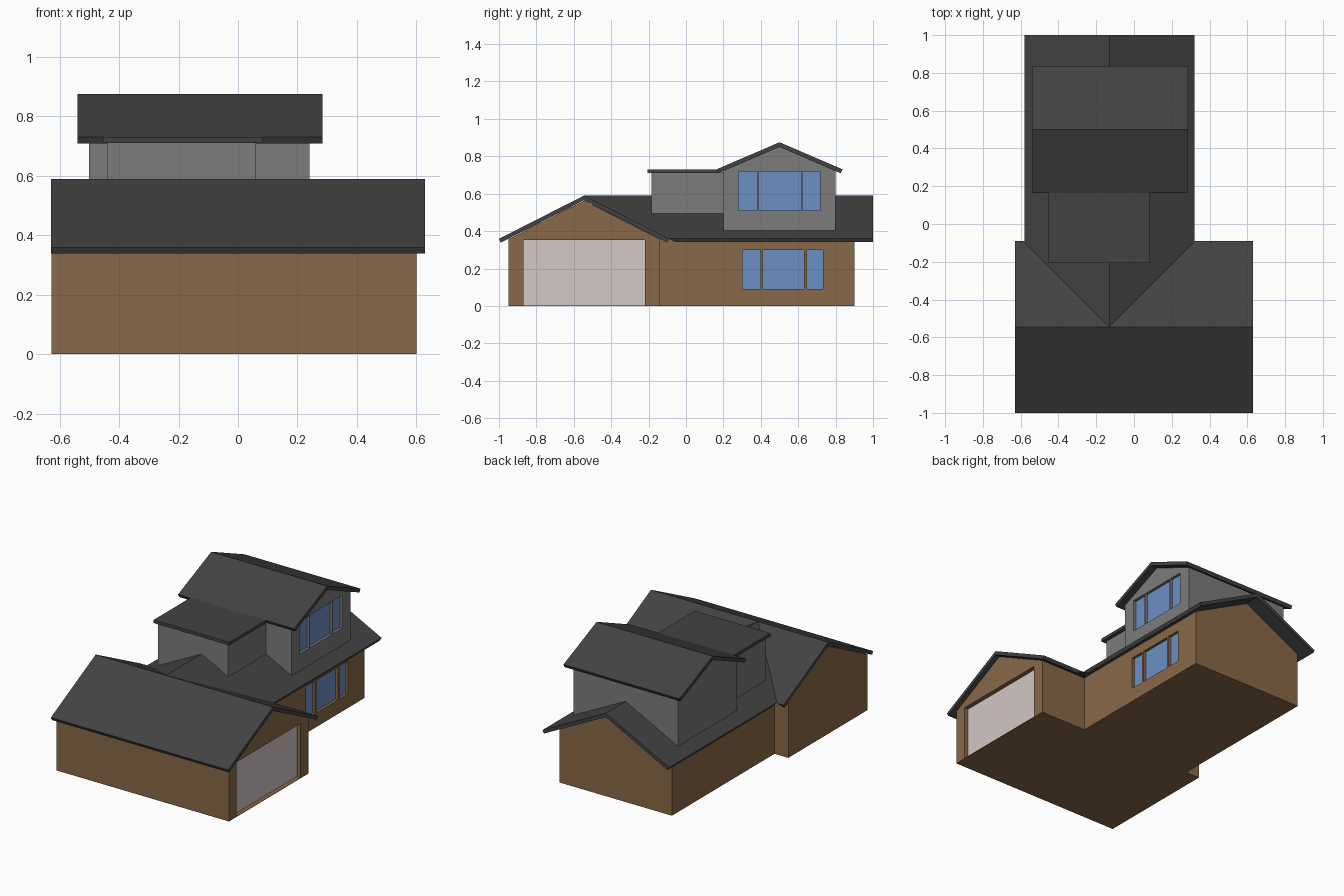
import bpy, bmesh
from mathutils import Vector

if "Cube" in bpy.data.objects:
    bpy.data.objects.remove(bpy.data.objects["Cube"])

RX, RY, RZ, S = -0.13, -0.545, 0.59, 0.508   # main ridge x, front ridge y, ridge height, pitch


def mat(name, r, g, b):
    m = bpy.data.materials.new(name)
    m.diffuse_color = (r, g, b, 1)
    m.use_nodes = True
    m.node_tree.nodes["Principled BSDF"].inputs["Base Color"].default_value = m.diffuse_color
    return m


BRICK = mat("brick", 0.25, 0.14, 0.065)
SLATE = mat("slate", 0.055, 0.055, 0.055)
GREY = mat("grey_render", 0.2, 0.2, 0.2)
GLASS = mat("glass", 0.15, 0.28, 0.55)
PANEL = mat("door_panel", 0.65, 0.58, 0.56)


def prism(profile, axis, lo, hi):
    """Extrude an (across, z) profile along x or y."""
    bm = bmesh.new()
    place = (lambda a, z, t: (t, a, z)) if axis == 'x' else (lambda a, z, t: (a, t, z))
    face = bm.faces.new([bm.verts.new(place(a, z, lo)) for a, z in profile])
    ext = bmesh.ops.extrude_face_region(bm, geom=[face])
    step = Vector((hi - lo, 0, 0)) if axis == 'x' else Vector((0, hi - lo, 0))
    bmesh.ops.translate(bm, vec=step, verts=[v for v in ext['geom'] if isinstance(v, bmesh.types.BMVert)])
    bmesh.ops.recalc_face_normals(bm, faces=bm.faces[:])
    return bm


def finish(bm, name, m):
    me = bpy.data.meshes.new(name)
    bm.to_mesh(me)
    bm.free()
    me.materials.append(m)
    ob = bpy.data.objects.new(name, me)
    bpy.context.collection.objects.link(ob)
    return ob


def box(name, m, x0, x1, y0, y1, z0, z1):
    return finish(prism([(y0, z0), (y1, z0), (y1, z1), (y0, z1)], 'x', x0, x1), name, m)


def boolean(ob, tool, op):
    mod = ob.modifiers.new(op, 'BOOLEAN')
    mod.operation, mod.solver, mod.object = op, 'EXACT', tool
    bpy.context.view_layer.objects.active = ob
    bpy.ops.object.modifier_apply(modifier=mod.name)
    bpy.data.objects.remove(tool)


def gable(c, half, peak, pitch, base):
    e = peak - half * pitch
    return [(c - half, base), (c + half, base), (c + half, e), (c, peak), (c - half, e)]


def chevron(c, half, peak, pitch, t=0.025):
    """Roof section with eaves cut square to the slope."""
    e, i = peak - half * pitch, half - 0.01
    return [(c - half, e), (c, peak), (c + half, e), (c + i, peak - t - i * pitch),
            (c, peak - t), (c - i, peak - t - i * pitch)]


def main_z(x):
    return RZ - S * abs(x - RX)


def sit_on_roof(bm):
    """Split at the main ridge and fit the underside to the roof slopes."""
    bmesh.ops.bisect_plane(bm, geom=bm.verts[:] + bm.edges[:] + bm.faces[:],
                           plane_co=(RX, 0, 0), plane_no=(1, 0, 0))
    for v in bm.verts:
        if v.co.z < 0.3:
            v.co.z = main_z(v.co.x) - 0.005
    return bm


def opening(wall, name, m, x, y0, y1, z0, z1, depth):
    """Recess cut in a right-hand wall, with a pane at the back."""
    boolean(wall, box("cutter", wall.data.materials[0], x - depth, x + 0.05, y0, y1, z0, z1), 'DIFFERENCE')
    box(name, m, x - depth, x - depth + 0.002, y0, y1, z0, z1)


# Ground floor walls: cross-gabled brick body
walls = finish(prism(gable(RY, 0.403, 0.563, S, 0), 'x', -0.628, 0.60), "ground_floor_walls", BRICK)
wing = finish(prism(gable(RX, 0.40, 0.563, S, 0), 'y', -0.5, 0.90), "wing", BRICK)
boolean(walls, wing, 'UNION')

# Front roof, with the part under the main roof removed
bm = prism(chevron(RY, 0.455, RZ, S), 'x', -0.63, 0.63)
for s in (-1, 1):
    back = [f for f in bm.faces if f.calc_center_median().y > RY + 0.01]
    geom = set(back) | {e for f in back for e in f.edges} | {v for f in back for v in f.verts}
    bmesh.ops.bisect_plane(bm, geom=list(geom), plane_co=(RX, 0, RZ), plane_no=(s * S, 0, 1))
hidden = []
for f in bm.faces:
    c = f.calc_center_median()
    if c.y > RY + 0.01 and abs(f.normal.x) < 0.5 and c.z < main_z(c.x) + 1e-4:
        hidden.append(f)
bmesh.ops.delete(bm, geom=hidden, context='FACES')
finish(bm, "front_roof", SLATE)

# Main roof, mitred into the front roof along the valleys
bm = prism(chevron(RX, 0.45, RZ, S), 'y', -0.7, 1.0)
bmesh.ops.bisect_plane(bm, geom=bm.verts[:] + bm.edges[:] + bm.faces[:],
                       plane_co=(0, RY, RZ), plane_no=(0, S, 1), clear_inner=True)
finish(bm, "main_roof", SLATE)

# Upper floor and its gable roof
upper = finish(sit_on_roof(prism(gable(0.5, 0.30, 0.85, 0.43, 0.2), 'x', -0.502, 0.24)),
               "upper_floor_walls", GREY)
finish(prism(chevron(0.5, 0.337, 0.875, 0.43), 'x', -0.54, 0.285), "upper_roof", SLATE)

# Flat-roofed front extension of the upper floor
finish(sit_on_roof(prism([(-0.185, 0.2), (0.2, 0.2), (0.2, 0.715), (-0.185, 0.715)], 'x', -0.44, 0.06)),
       "upper_extension_walls", GREY)
box("flat_roof", SLATE, -0.455, 0.083, -0.207, 0.18, 0.71, 0.73)

# Garage door and the two three-pane windows
opening(walls, "garage_door", PANEL, 0.60, -0.87, -0.22, 0.003, 0.352, 0.03)
for i, (a, b) in enumerate([(0.303, 0.398), (0.412, 0.632), (0.646, 0.732)]):
    opening(walls, f"lower_window_{i}", GLASS, 0.27, a, b, 0.09, 0.30, 0.02)
    opening(upper, f"upper_window_{i}", GLASS, 0.24, a - 0.022, b - 0.015, 0.51, 0.72, 0.02)
